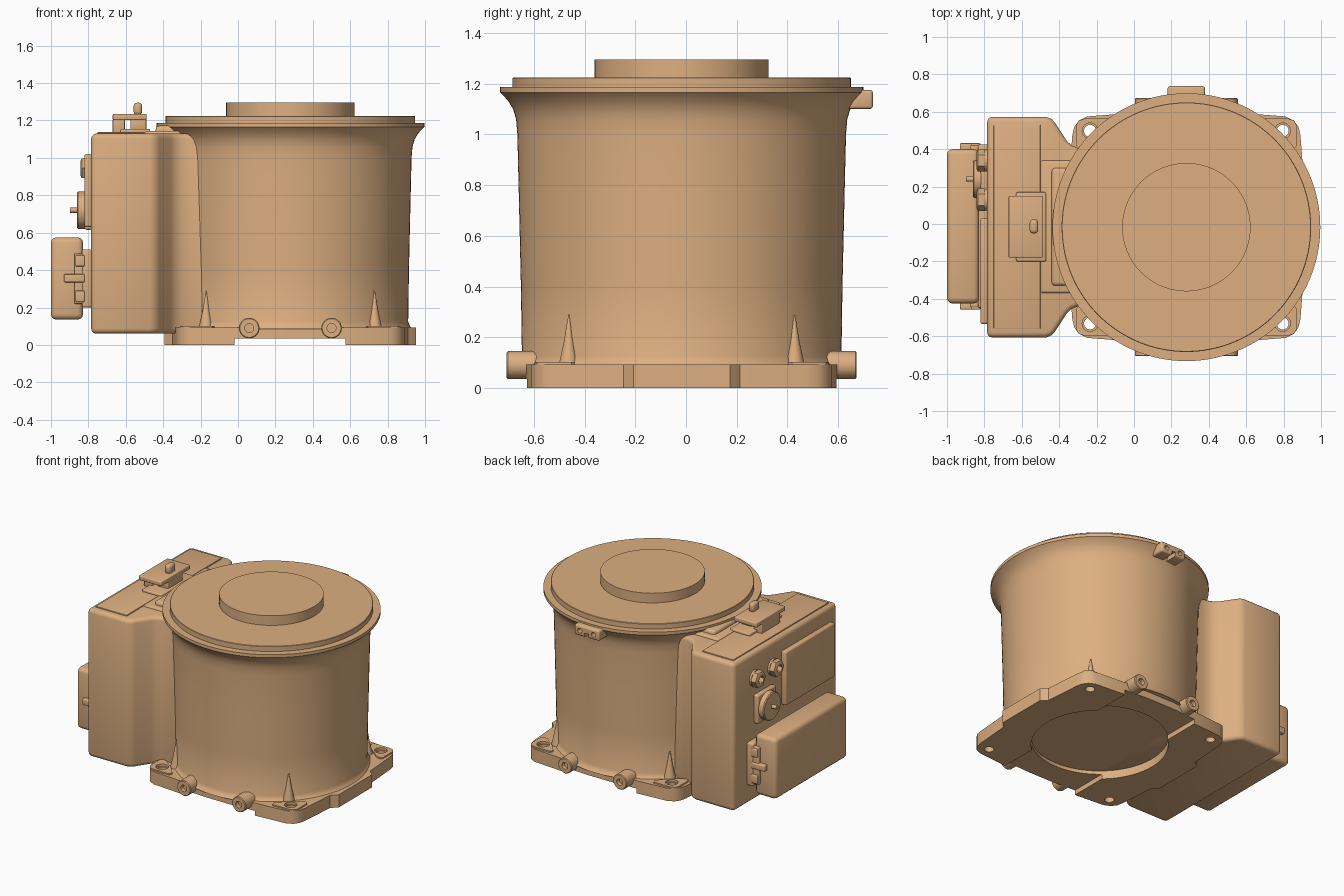
import bpy, bmesh, math
from mathutils import Vector

if "Cube" in bpy.data.objects:
    bpy.data.objects.remove(bpy.data.objects["Cube"])

CX, CY = 0.28, -0.017          # axis of the round housing
AXES = {'z': (0, 0, 1), 'x-': (-1, 0, 0), 'y-': (0, -1, 0), 'y+': (0, 1, 0)}
mat = bpy.data.materials.new("copper_paint")
mat.diffuse_color = (0.72, 0.43, 0.22, 1)
mat.use_nodes = True
mat.node_tree.nodes["Principled BSDF"].inputs["Base Color"].default_value = mat.diffuse_color


def make(name, bm, bevel=0, seg=3):
    bmesh.ops.recalc_face_normals(bm, faces=bm.faces)
    me = bpy.data.meshes.new(name)
    bm.to_mesh(me)
    bm.free()
    me.materials.append(mat)
    ob = bpy.data.objects.new(name, me)
    bpy.context.collection.objects.link(ob)
    if bevel:
        m = ob.modifiers.new("bevel", 'BEVEL')
        m.width, m.segments, m.limit_method = bevel, seg, 'ANGLE'
        m.angle_limit = math.radians(40)
    return ob


def box(name, x, y, z, bevel=0.0):
    bm = bmesh.new()
    bmesh.ops.create_cube(bm, size=1)
    for v in bm.verts:
        v.co = Vector([(r[0] + r[1]) / 2 + c * (r[1] - r[0]) for r, c in zip((x, y, z), v.co)])
    return make(name, bm, bevel)


def prism(name, pts, z0, z1, bevel=0.0):
    bm = bmesh.new()
    f = bm.faces.new([bm.verts.new((x, y, z0)) for x, y in pts])
    top = bmesh.ops.extrude_face_region(bm, geom=[f])['geom']
    bmesh.ops.translate(bm, vec=(0, 0, z1 - z0), verts=[g for g in top if isinstance(g, bmesh.types.BMVert)])
    return make(name, bm, bevel)


def lathe(name, prof, loc, axis='z', n=96):
    """Revolve (radius, height) points about an axis; both ends are capped."""
    bm = bmesh.new()
    rings = [[bm.verts.new((r * math.cos(t), r * math.sin(t), h))
              for t in (2 * math.pi * i / n for i in range(n))] for r, h in prof]
    for a, b in zip(rings, rings[1:]):
        for i in range(n):
            bm.faces.new((a[i], a[(i + 1) % n], b[(i + 1) % n], b[i]))
    bm.faces.new(rings[0])
    bm.faces.new(rings[-1])
    q = Vector(AXES[axis]).to_track_quat('Z', 'Y')
    for v in bm.verts:
        v.co = q @ v.co + Vector(loc)
    return make(name, bm)


def cut(target, cutter):
    m = target.modifiers.new("cut", 'BOOLEAN')
    m.operation, m.solver, m.object = 'DIFFERENCE', 'EXACT', cutter
    bpy.context.view_layer.objects.active = target
    bpy.ops.object.modifier_apply(modifier=m.name)
    bpy.data.objects.remove(cutter)


# round housing with flared rim, cap and rotating disc
lathe("housing", [(0.655, 0.085), (0.64, 0.1), (0.63, 0.125), (0.634, 0.4), (0.642, 0.75), (0.648, 1.0),
                  (0.653, 1.06), (0.665, 1.1), (0.683, 1.13), (0.705, 1.155), (0.716, 1.165),
                  (0.716, 1.187), (0.69, 1.187)], (CX, CY, 0), n=128)
lathe("cap_plate", [(0.667, 1.18), (0.667, 1.222), (0.664, 1.225)], (CX, CY, 0), n=128)
lathe("rotating_disc", [(0.343, 1.22), (0.343, 1.295)], (CX, CY, 0))

# base plate with underside channel, round recess and bolt holes
quad = [(0.672, 0.19), (0.63, 0.23), (0.61, 0.49), (0.6, 0.535), (0.575, 0.57), (0.53, 0.592), (0.3, 0.61), (0.1, 0.622)]
mirror = [(-x, y) for x, y in reversed(quad)]
ring = quad + mirror + [(-x, -y) for x, y in quad] + [(-x, -y) for x, y in mirror]
base = prism("base_plate", [(CX + x, CY + y) for x, y in ring], 0, 0.092)
cut(base, box("channel_cutter", (-0.02, 0.575), (-1, 1), (-0.1, 0.035)))
cut(base, lathe("recess_cutter", [(0.45, -0.1), (0.45, 0.06)], (CX, CY, 0)))
for sx in (-1, 1):
    for sy in (-1, 1):
        px, py = CX + sx * 0.515, CY + sy * 0.515
        hole = [(0.032, -0.1), (0.032, 0.085), (0.042, 0.085), (0.042, 0.2)]
        cut(base, lathe("bolt_cutter", hole, (px, py, 0), n=32))
        # bolt pad with a clear hole
        a = 0.075
        pad = prism("bolt_pad", [(px + sx * dx, py + sy * dy) for dx, dy in
                    ((a, -0.08), (a, 0.03), (0.06, 0.055), (0.03, 0.065), (-0.1, 0.065),
                     (-0.11, 0.04), (-0.06, -0.02), (0.03, -0.09), (0.06, -0.095))], 0.088, 0.102)
        cut(pad, lathe("pad_cutter", [(0.042, 0), (0.042, 0.2)], (px, py, 0), n=32))
        # tapered draft rib running up the housing
        lathe("housing_rib", [(0.04, 0.09), (0.02, 0.18), (0.002, 0.29)],
              (CX + sx * 0.45, CY + sy * 0.445, 0), n=24)

# threaded side bosses on the front and back of the base
boss = [(0.055, 0), (0.055, 0.125), (0.05, 0.13), (0.024, 0.13), (0.024, 0.1)]
for bx in (0.06, 0.5):
    for s, ax in ((-1, 'y-'), (1, 'y+')):
        lathe("side_boss", boss, (bx, CY + s * 0.56, 0.09), ax, 32)

# electrical housing, necked into the round body
side = [(-0.785, 0.59), (-0.47, 0.59), (-0.44, 0.578), (-0.42, 0.555), (-0.36, 0.462),
        (-0.335, 0.438), (-0.3, 0.423), (-0.25, 0.415), (-0.17, 0.42), (0.0, 0.3)]
prism("electrical_housing", [(x, CY + y) for x, y in side] + [(x, CY - y) for x, y in reversed(side)],
      0.06, 1.13, 0.028)
box("neck_cover", (-0.5, 0.0), (-0.37, 0.34), (1.08, 1.145), 0.015)
box("neck_ridge", (-0.44, 0.0), (-0.33, 0.3), (1.1, 1.172), 0.02)
box("housing_top_strip", (-0.75, -0.5), (-0.56, 0.53), (1.12, 1.138), 0.004)

# top clamp: foot, posts, cover slab and knob
box("clamp_foot", (-0.63, -0.47), (-0.2, 0.17), (1.13, 1.155), 0.008)
box("clamp_post", (-0.67, -0.605), (-0.12, 0.09), (1.13, 1.21), 0.006)
box("clamp_block", (-0.575, -0.49), (-0.1, 0.07), (1.15, 1.21), 0.006)
box("clamp_slab", (-0.67, -0.488), (-0.18, 0.15), (1.202, 1.235), 0.006)
box("clamp_knob", (-0.558, -0.512), (-0.05, 0.025), (1.23, 1.295), 0.018)

# cover panel on the left face
box("cover_panel", (-0.822, -0.78), (-0.535, 0.03), (0.63, 1.02), 0.012)

# cable glands
for gy in (0.34, 0.13):
    lathe("gland_washer", [(0.058, 0), (0.058, 0.02)], (-0.78, gy, 0.945), 'x-', 32)
    lathe("gland_nut", [(0.06, 0.015), (0.06, 0.055), (0.045, 0.062), (0.03, 0.062), (0.03, 0.03)],
          (-0.78, gy, 0.945), 'x-', 6)

# round connector with square flange and pin
box("connector_flange", (-0.82, -0.78), (0.135, 0.345), (0.615, 0.825), 0.012)
lathe("connector_cap", [(0.1, 0.03), (0.1, 0.075), (0.094, 0.081)], (-0.78, 0.24, 0.72), 'x-', 48)
lathe("connector_pin", [(0.014, 0.07), (0.014, 0.118)], (-0.78, 0.24, 0.72), 'x-', 16)

# large plug hood with its mounting plate and side latches
box("plug_mount", (-0.835, -0.78), (-0.45, 0.425), (0.2, 0.51), 0.012)
box("plug_hood", (-1.0, -0.828), (-0.425, 0.4), (0.135, 0.575), 0.03)
for face, s in ((-0.425, -1), (0.4, 1)):
    def span(d0, d1):
        return tuple(sorted((face + s * d0, face + s * d1)))
    box("latch_plate", (-0.875, -0.82), span(-0.01, 0.02), (0.22, 0.49), 0.006)
    for lz in (0.26, 0.45):
        box("latch_hook", (-0.87, -0.82), span(0, 0.032), (lz - 0.03, lz + 0.03), 0.006)
    box("latch_lever", (-0.93, -0.82), span(-0.01, 0.032), (0.335, 0.378), 0.006)

# lug under the rim at the back
lug = box("rim_lug", (CX - 0.1, CX + 0.1), (0.6, 0.737), (1.1, 1.175), 0.012)
bpy.context.view_layer.objects.active = lug
bpy.ops.object.modifier_apply(modifier="bevel")
cut(lug, box("groove_cutter", (CX - 0.015, CX + 0.015), (0.5, 0.9), (1.0, 1.13)))
for s in (-1, 1):
    cut(lug, lathe("lug_hole_cutter", [(0.017, 0), (0.017, 0.1)], (CX + s * 0.055, 0.7, 1.137), 'y+', 20))

# bake modifiers and shade
bpy.ops.object.select_all(action='SELECT')
bpy.context.view_layer.objects.active = base
bpy.ops.object.convert(target='MESH')
bpy.ops.object.shade_smooth_by_angle(angle=math.radians(32))
